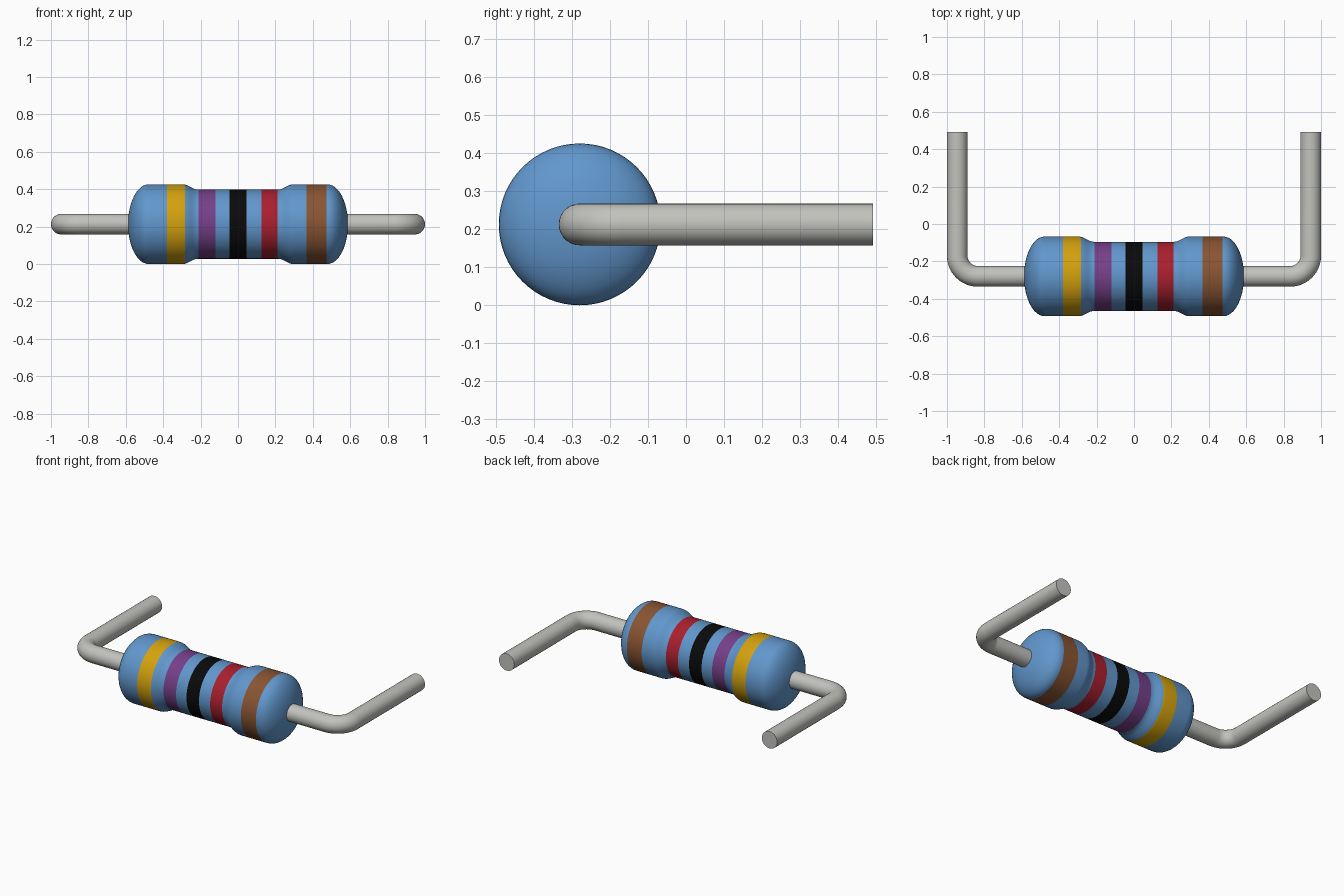
import bpy, bmesh, math
from mathutils import Matrix

cube = bpy.data.objects.get("Cube")
if cube:
    bpy.data.objects.remove(cube, do_unlink=True)

AXIS_Y, AXIS_Z = -0.28, 0.213
R_BULGE, R_WAIST = 0.213, 0.185
HALF, SHOULDER = 0.588, 0.478
WIRE_R, WIRE_X, BEND = 0.055, 0.945, 0.11


def material(name, rgb):
    m = bpy.data.materials.new(name)
    m.use_nodes = True
    m.diffuse_color = (*rgb, 1)
    m.node_tree.nodes["Principled BSDF"].inputs["Base Color"].default_value = (*rgb, 1)
    return m


def smooth(obj, angle):
    bpy.ops.object.select_all(action='DESELECT')
    obj.select_set(True)
    bpy.context.view_layer.objects.active = obj
    bpy.ops.object.shade_smooth_by_angle(angle=math.radians(angle))


blue = material("body blue", (0.12, 0.31, 0.61))
metal = material("lead metal", (0.54, 0.54, 0.51))
# Painted bands: start x, end x, material
bands = [
    (-0.38, -0.283, material("band gold", (0.66, 0.36, 0.004))),
    (-0.21, -0.12, material("band violet", (0.18, 0.05, 0.25))),
    (-0.045, 0.045, material("band black", (0.003, 0.003, 0.003))),
    (0.125, 0.211, material("band red", (0.40, 0.014, 0.027))),
    (0.366, 0.473, material("band brown", (0.25, 0.09, 0.032))),
]


def radius(x):
    """Body radius: domed ends, full bulges, smooth step down to the waist."""
    x = abs(x)
    if x > SHOULDER:
        t = min(1, (x - SHOULDER) / (HALF - SHOULDER))
        return R_BULGE * math.sqrt(1 - t * t)
    t = min(1, max(0, (x - 0.215) / 0.08))
    return R_WAIST + (R_BULGE - R_WAIST) * t * t * (3 - 2 * t)


# Body: lathe the profile, with rings exactly on the band edges
xs = {0.0}
for s in (-1, 1):
    xs |= {s * (SHOULDER + (HALF - SHOULDER) * math.sin(math.pi / 2 * i / 12)) for i in range(13)}
    xs |= {s * (0.215 + 0.08 * i / 8) for i in range(9)}
xs |= {x for b in bands for x in b[:2]}

bm = bmesh.new()
verts = [bm.verts.new((x, 0, radius(x))) for x in sorted(xs)]
edges = [bm.edges.new(pair) for pair in zip(verts, verts[1:])]
bmesh.ops.spin(bm, geom=verts + edges, cent=(0, 0, 0), axis=(1, 0, 0),
               angle=2 * math.pi, steps=64, use_duplicate=False)
bmesh.ops.remove_doubles(bm, verts=bm.verts, dist=0.0003)
bmesh.ops.recalc_face_normals(bm, faces=bm.faces)
for f in bm.faces:
    cx = f.calc_center_median().x
    for i, (a, b, _) in enumerate(bands):
        if a < cx < b:
            f.material_index = i + 1
bmesh.ops.transform(bm, matrix=Matrix.Translation((0, AXIS_Y, AXIS_Z)), verts=bm.verts)
mesh = bpy.data.meshes.new("resistor_body")
bm.to_mesh(mesh)
bm.free()
for m in [blue] + [b[2] for b in bands]:
    mesh.materials.append(m)
body = bpy.data.objects.new("resistor_body", mesh)
bpy.context.collection.objects.link(body)
smooth(body, 40)

# Wire leads: straight out of the body, rounded bend, straight to the back
for name, s in (("left_lead", 1), ("right_lead", -1)):
    path = [(0.5, AXIS_Y)]
    for i in range(17):
        a = math.pi / 2 * i / 16
        path.append((WIRE_X - BEND + BEND * math.sin(a), AXIS_Y + BEND - BEND * math.cos(a)))
    path.append((WIRE_X, 0.492))
    curve = bpy.data.curves.new(name, 'CURVE')
    curve.dimensions = '3D'
    curve.bevel_depth = WIRE_R
    curve.bevel_resolution = 12
    curve.use_fill_caps = True
    spline = curve.splines.new('POLY')
    spline.points.add(len(path) - 1)
    for p, (x, y) in zip(spline.points, path):
        p.co = (s * x, y, AXIS_Z, 1)
    curve.materials.append(metal)
    lead = bpy.data.objects.new(name, curve)
    bpy.context.collection.objects.link(lead)
    bpy.ops.object.select_all(action='DESELECT')
    lead.select_set(True)
    bpy.context.view_layer.objects.active = lead
    bpy.ops.object.convert(target='MESH')
    smooth(bpy.context.view_layer.objects.active, 40)
